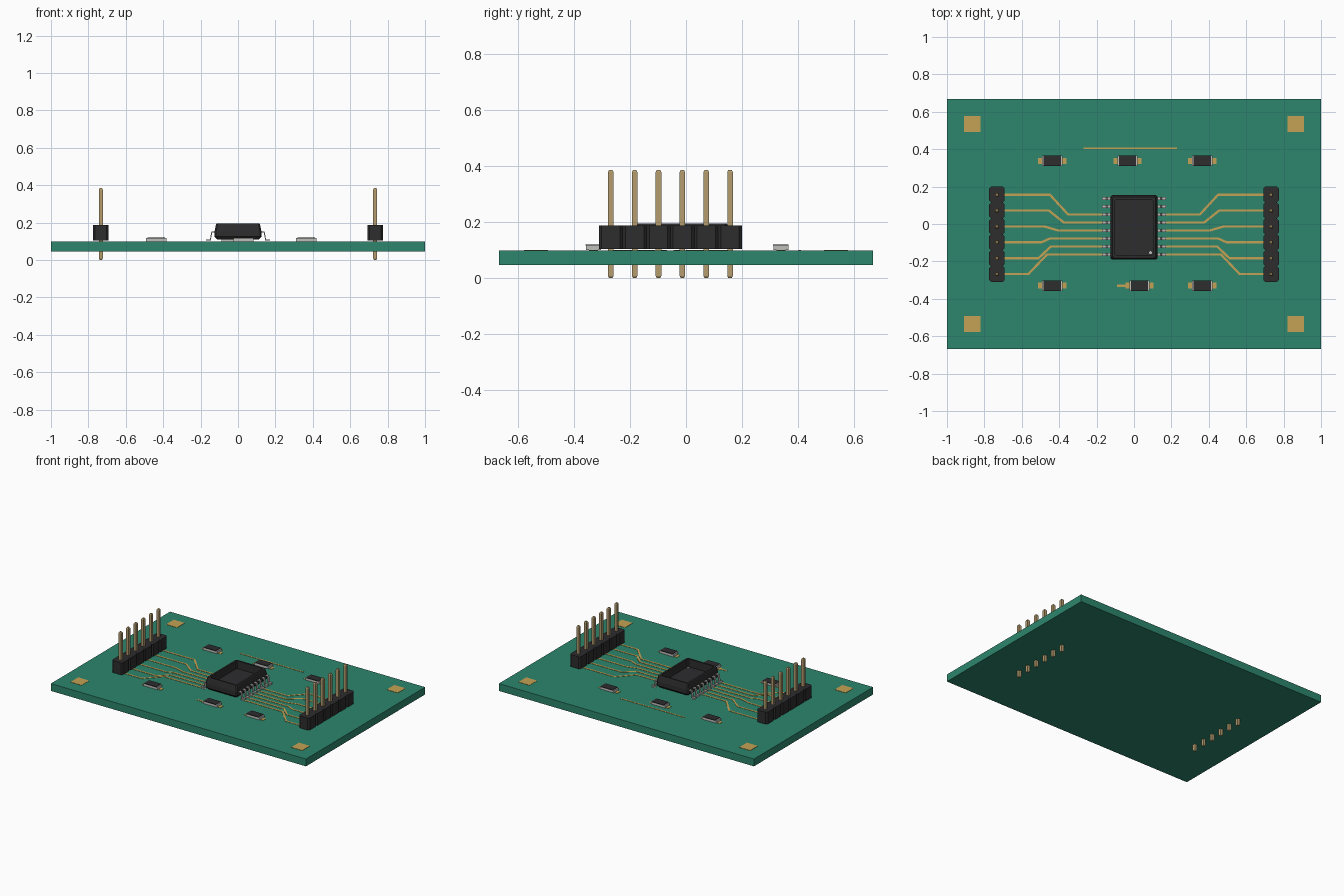
import bpy, bmesh
from mathutils import Vector

cube = bpy.data.objects.get("Cube")
if cube:
    bpy.data.objects.remove(cube, do_unlink=True)


def material(name, r, g, b):
    m = bpy.data.materials.new(name)
    m.use_nodes = True
    m.diffuse_color = (r, g, b, 1)
    m.node_tree.nodes["Principled BSDF"].inputs["Base Color"].default_value = (r, g, b, 1)
    return m


GREEN = material("board_green", 0.026, 0.24, 0.152)
GOLD = material("pad_gold", 0.56, 0.36, 0.09)
BRASS = material("pin_brass", 0.46, 0.34, 0.16)
BLACK = material("plastic_black", 0.026, 0.026, 0.028)
SILVER = material("solder_silver", 0.52, 0.52, 0.5)

TOP = 0.098          # upper surface of the board
FOIL = 0.002         # copper thickness


def finish(name, bm, mat):
    bmesh.ops.recalc_face_normals(bm, faces=bm.faces)
    mesh = bpy.data.meshes.new(name)
    bm.to_mesh(mesh)
    bm.free()
    mesh.materials.append(mat)
    ob = bpy.data.objects.new(name, mesh)
    bpy.context.collection.objects.link(ob)
    return ob


def loft(bm, rings):
    """Closed solid through a stack of matching rings."""
    loops = [[bm.verts.new(p) for p in ring] for ring in rings]
    for a, b in zip(loops, loops[1:]):
        for i in range(len(a)):
            j = (i + 1) % len(a)
            bm.faces.new((a[i], a[j], b[j], b[i]))
    bm.faces.new(loops[0][::-1])
    bm.faces.new(loops[-1])


def rect(x, y, z, w, d, cut=0.0):
    """Rectangle ring, with optional chamfered corners."""
    w, d = w / 2, d / 2
    if not cut:
        pts = [(-w, -d), (w, -d), (w, d), (-w, d)]
    else:
        pts = [(cut - w, -d), (w - cut, -d), (w, cut - d), (w, d - cut),
               (w - cut, d), (cut - w, d), (-w, d - cut), (-w, cut - d)]
    return [(x + px, y + py, z) for px, py in pts]


def box(bm, x, y, w, d, z0, z1):
    loft(bm, [rect(x, y, z0, w, d), rect(x, y, z1, w, d)])


def strip(bm, points, width):
    """Flat mitred track following a path in the board plane."""
    pts = [Vector(p) for p in points]
    rings = []
    for i, p in enumerate(pts):
        before = (p - pts[i - 1]).normalized() if i else None
        after = (pts[i + 1] - p).normalized() if i < len(pts) - 1 else None
        d0, d1 = before or after, after or before
        t = (d0 + d1).normalized()
        n = Vector((-t.y, t.x)) * (width / 2 / max(t.dot(d0), 0.3))
        a, b = p + n, p - n
        rings.append([(a.x, a.y, TOP), (b.x, b.y, TOP),
                      (b.x, b.y, TOP + FOIL), (a.x, a.y, TOP + FOIL)])
    loft(bm, rings)


# Board
bm = bmesh.new()
box(bm, 0, 0, 2, 1.334, 0.046, TOP)
finish("circuit_board", bm, GREEN)

# Square pads in the corners
bm = bmesh.new()
for sx in (-1, 1):
    for sy in (-1, 1):
        box(bm, sx * 0.865, sy * 0.535, 0.086, 0.086, TOP, TOP + FOIL)
finish("corner_pads", bm, GOLD)

PIN_Y = [0.157 - 0.085 * i for i in range(6)]
LEAD_Y = [0.136 - 0.0427 * i for i in range(8)]

# Pin headers: chamfered housing segments and pointed square pins
for side, s in (("left", 1), ("right", -1)):
    x = s * 0.733
    housing, pins = bmesh.new(), bmesh.new()
    for y in PIN_Y:
        loft(housing, [rect(x, y, z, 0.082, 0.085, 0.01) for z in (0.103, 0.188)])
        loft(pins, [rect(x, y, 0.0, 0.012, 0.012), rect(x, y, 0.008, 0.02, 0.02),
                    rect(x, y, 0.377, 0.02, 0.02), rect(x, y, 0.385, 0.012, 0.012)])
    finish(side + "_header_housing", housing, BLACK)
    finish(side + "_header_pins", pins, BRASS)

# Tracks fanning out from the chip to the headers
KNEES = [(0.45, 0.352), (0.455, 0.375), (0.48, 0.405),
         (0.495, 0.45), (0.51, 0.445), (0.565, 0.465)]
bm = bmesh.new()
for s in (-1, 1):
    for i, (outer, inner) in enumerate(KNEES):
        y0, y1 = PIN_Y[i], LEAD_Y[i + 2]
        strip(bm, [(s * 0.72, y0), (s * outer, y0), (s * inner, y1), (s * 0.15, y1)], 0.012)
strip(bm, [(-0.27, 0.405), (0.23, 0.405)], 0.009)
strip(bm, [(-0.09, -0.33), (0.0, -0.33)], 0.012)
finish("copper_tracks", bm, GOLD)

# Chip body: tapered shell with an open recess in its top
CX, CY = 0, -0.018
bm = bmesh.new()
loft(bm, [rect(CX, CY, z, 0.25 - inset, 0.345 - inset, 0.008)
          for z, inset in ((0.11, 0.026), (0.125, 0.0), (0.155, 0.0),
                           (0.19, 0.014), (0.195, 0.02),
                           (0.195, 0.045), (0.14, 0.045))])
finish("chip_body", bm, BLACK)

# Orientation dot on the chip
bm = bmesh.new()
bmesh.ops.create_cone(bm, cap_ends=True, segments=12, radius1=0.008, radius2=0.008, depth=0.004)
bmesh.ops.translate(bm, verts=bm.verts, vec=(0.088, -0.153, 0.142))
finish("chip_dot", bm, SILVER)

# Bent chip leads
PATH = [(0.115, 0.15), (0.138, 0.15), (0.146, 0.106), (0.17, 0.106)]
bm, pads = bmesh.new(), bmesh.new()
for s in (-1, 1):
    for y in LEAD_Y:
        rings = []
        for i, (px, pz) in enumerate(PATH):
            shift = 0.004 if i in (1, 2) else 0
            rings.append([(s * px, y - 0.009, pz - 0.003), (s * px, y + 0.009, pz - 0.003),
                          (s * (px + shift), y + 0.009, pz + 0.003),
                          (s * (px + shift), y - 0.009, pz + 0.003)])
        loft(bm, rings)
        box(pads, s * 0.155, y, 0.03, 0.018, TOP, TOP + FOIL)
finish("chip_leads", bm, SILVER)
finish("chip_lead_pads", pads, SILVER)

# Small surface-mounted parts: silver base, dark top, gold pads
bodies, caps, pads = bmesh.new(), bmesh.new(), bmesh.new()
for y, xs in ((0.338, (-0.437, -0.035, 0.365)), (-0.33, (-0.437, 0.03, 0.365))):
    for x in xs:
        box(caps, x, y, 0.108, 0.054, TOP + FOIL, 0.117)
        box(bodies, x, y, 0.092, 0.056, 0.115, 0.12)
        for s in (-1, 1):
            box(pads, x + s * 0.058, y, 0.034, 0.032, TOP, TOP + FOIL)
finish("small_part_tops", bodies, BLACK)
finish("small_part_terminals", caps, SILVER)
finish("small_part_pads", pads, GOLD)
